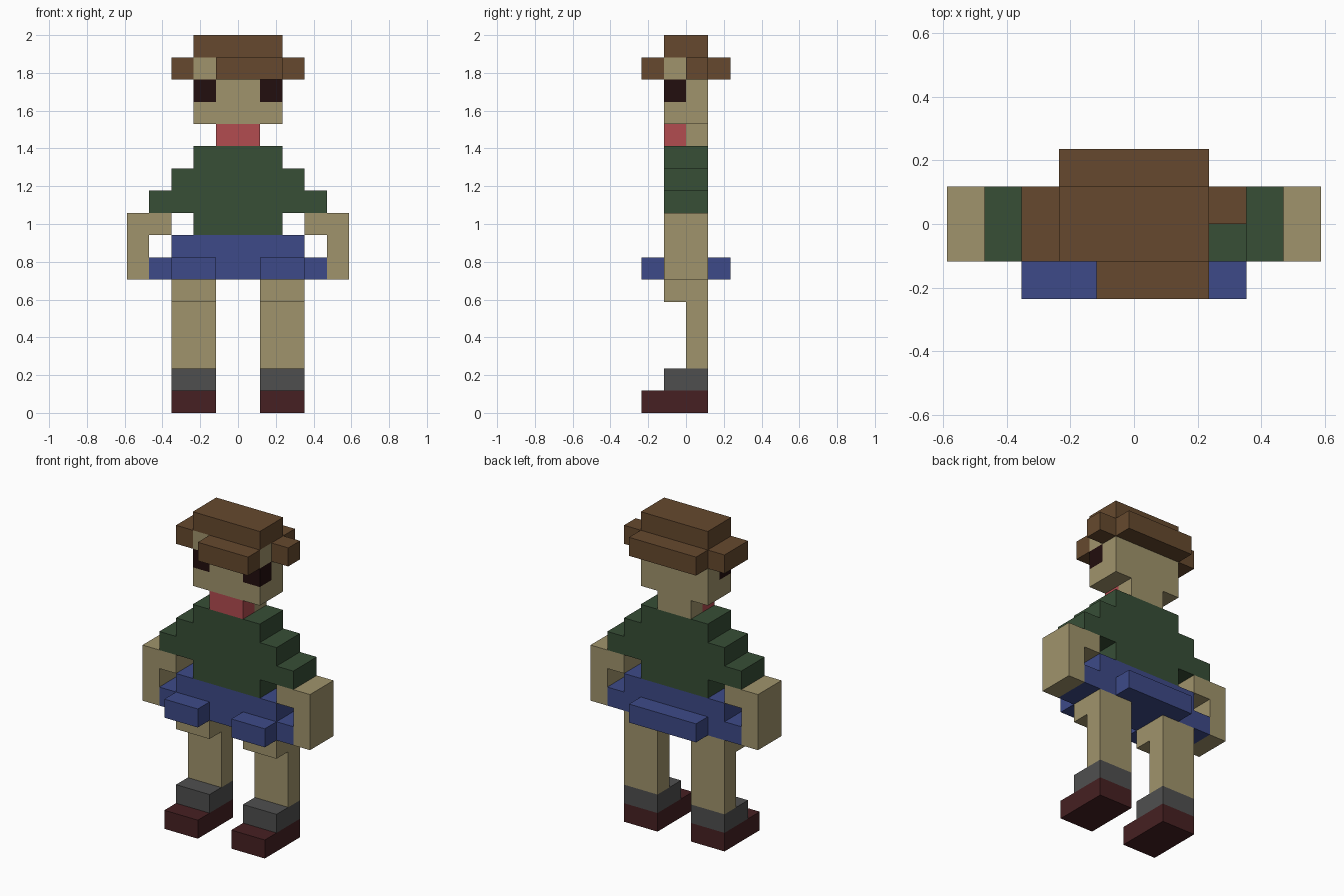
import bpy
import bmesh
from mathutils import Vector

cube = bpy.data.objects.get("Cube")
if cube:
    bpy.data.objects.remove(cube, do_unlink=True)

U = 2 / 17  # block size: the figure is 17 blocks tall


def material(name, r, g, b):
    lin = [(c / 255 / 12.92) if c < 11 else ((c / 255 + 0.055) / 1.055) ** 2.4 for c in (r, g, b)]
    m = bpy.data.materials.new(name)
    m.use_nodes = True
    m.diffuse_color = (*lin, 1)
    m.node_tree.nodes["Principled BSDF"].inputs["Base Color"].default_value = (*lin, 1)
    return m


SKIN = material("skin tan", 160, 148, 108)
GREEN = material("shirt green", 55, 78, 54)
BLUE = material("shorts blue", 61, 74, 136)
BROWN = material("hat brown", 102, 73, 46)
RED = material("neck red", 178, 76, 80)
GREY = material("sock grey", 79, 79, 79)
MAROON = material("shoe maroon", 70, 32, 34)
DARK = material("eye dark", 34, 14, 14)


def cells(*boxes):
    """Block coordinates filled by boxes (x0, x1, y0, y1, z0, z1)."""
    return {(x, y, z) for x0, x1, y0, y1, z0, z1 in boxes
            for x in range(x0, x1) for y in range(y0, y1) for z in range(z0, z1)}


def part(name, mats, boxes, rule=None):
    """Outer shell of the joined boxes; rule(cell) gives the material index."""
    filled = cells(*boxes)
    bm = bmesh.new()
    for cell in filled:
        centre = Vector(cell) + Vector((0.5, 0.5, 0.5))
        for axis in range(3):
            for sign in (-1, 1):
                n = Vector((0, 0, 0))
                n[axis] = sign
                if tuple(int(c + d) for c, d in zip(cell, n)) in filled:
                    continue
                a = Vector((0, 0, 0))
                a[(axis + 1) % 3] = 0.5
                b = n.cross(a)
                mid = centre + n * 0.5
                quad = [bm.verts.new((mid + p) * U) for p in (-a - b, a - b, a + b, b - a)]
                face = bm.faces.new(quad)
                face.material_index = rule(cell) if rule else 0
    bmesh.ops.remove_doubles(bm, verts=bm.verts, dist=0.001)
    # Merge coplanar squares of one colour
    bmesh.ops.dissolve_limit(bm, angle_limit=0.01, verts=bm.verts, edges=bm.edges,
                             delimit={'MATERIAL'})
    mesh = bpy.data.meshes.new(name)
    bm.to_mesh(mesh)
    bm.free()
    for m in mats:
        mesh.materials.append(m)
    bpy.context.collection.objects.link(bpy.data.objects.new(name, mesh))


def pair(name, mat, boxes):
    """A left part (+x) and its mirrored right twin."""
    part("left_" + name, [mat], boxes)
    part("right_" + name, [mat], [(-b[1], -b[0], *b[2:]) for b in boxes])


# Feet, legs with projecting knees, and arms
pair("shoe", MAROON, [(1, 3, -2, 1, 0, 1)])
pair("sock", GREY, [(1, 3, -1, 1, 1, 2)])
pair("leg", SKIN, [(1, 3, 0, 1, 2, 6), (1, 3, -1, 0, 5, 6)])
pair("arm", SKIN, [(4, 5, -1, 1, 6, 9), (3, 4, -1, 1, 8, 9)])

# Shorts with two front pockets and a back flap
part("shorts", [BLUE], [
    (-4, 4, -1, 1, 6, 7), (-3, 3, -1, 1, 7, 8),
    (-3, -1, -2, -1, 6, 7), (1, 3, -2, -1, 6, 7), (-2, 2, 1, 2, 6, 7)])

# Stepped shirt
part("shirt", [GREEN], [
    (-2, 2, -1, 1, 8, 12), (-4, 4, -1, 1, 9, 10), (-3, 3, -1, 1, 10, 11)])

# Neck
part("neck_front", [RED], [(-1, 1, -1, 0, 12, 13)])
part("neck_back", [SKIN], [(-1, 1, 0, 1, 12, 13)])

# Head, with eyes wrapping the front corners
part("head", [SKIN, DARK], [(-2, 2, -1, 1, 13, 16)],
     rule=lambda c: int(c[2] == 14 and c[1] == -1 and c[0] in (-2, 1)))

# Hat: crown, back brim, uneven sides and an off-centre bill
part("hat", [BROWN], [
    (-2, 2, -1, 1, 16, 17), (-2, 2, 1, 2, 15, 16),
    (-3, -2, -1, 1, 15, 16), (2, 3, 0, 1, 15, 16), (-1, 2, -2, -1, 15, 16)])
